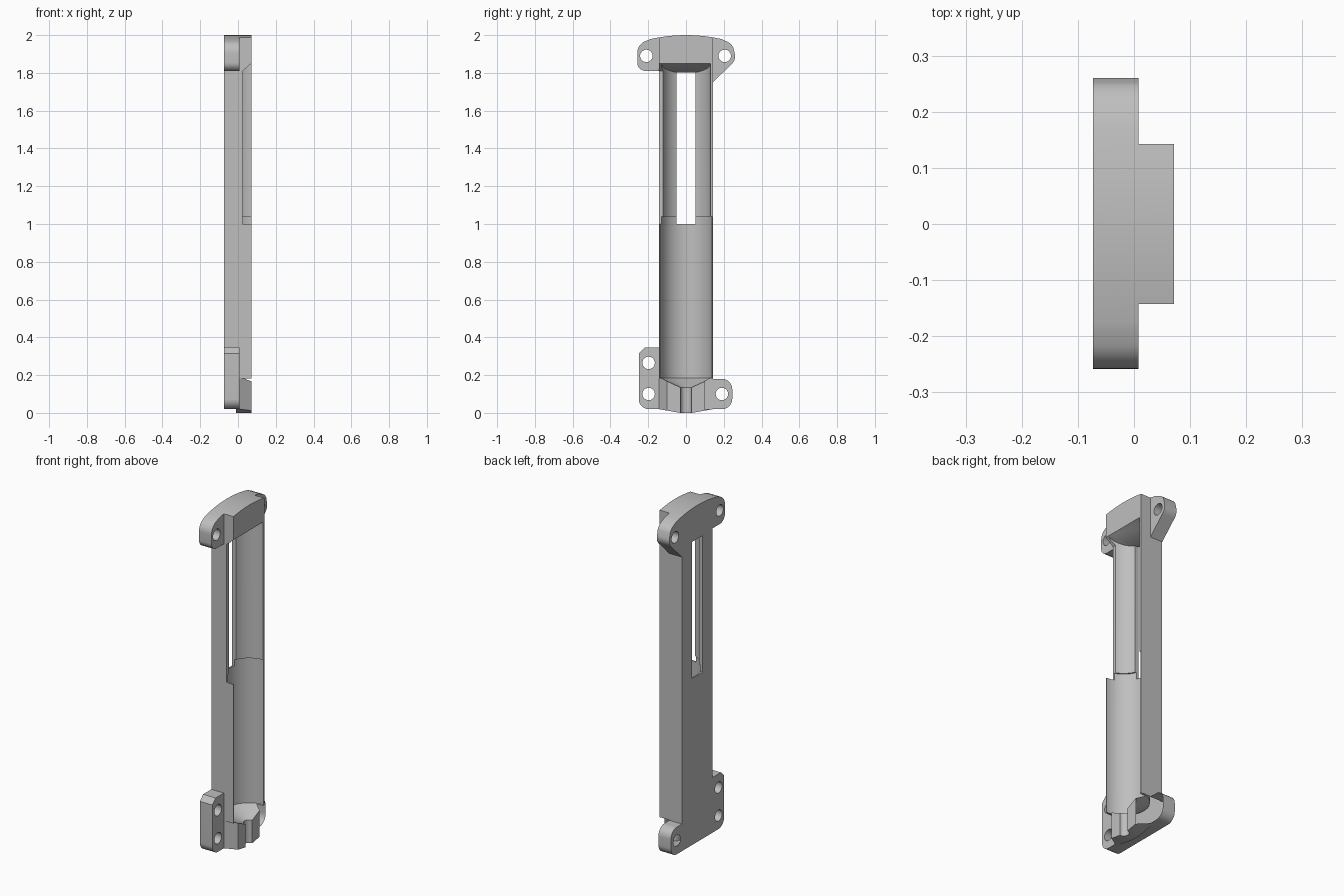
import bpy, bmesh, math
from mathutils import Vector

cube = bpy.data.objects.get("Cube")
if cube:
    bpy.data.objects.remove(cube, do_unlink=True)

grey = bpy.data.materials.new("plain grey")
grey.use_nodes = True
GREY = (0.52, 0.52, 0.52, 1)
grey.diffuse_color = GREY
grey.node_tree.nodes["Principled BSDF"].inputs["Base Color"].default_value = GREY

X0, XF, X1, W = -0.073, 0.008, 0.071, 0.143   # back, flange face, front, half width


def add_object(name, bm):
    bmesh.ops.recalc_face_normals(bm, faces=bm.faces)
    mesh = bpy.data.meshes.new(name)
    bm.to_mesh(mesh)
    bm.free()
    mesh.materials.append(grey)
    obj = bpy.data.objects.new(name, mesh)
    bpy.context.collection.objects.link(obj)
    return obj


def prism(name, pts, axis, lo, hi):
    """Extrude a closed outline along an axis: x takes (y, z), y takes (x, z), z takes (x, y)."""
    def place(p, t):
        c = list(p)
        c.insert("xyz".index(axis), t)
        return Vector(c)
    bm = bmesh.new()
    face = bm.faces.new([bm.verts.new(place(p, lo)) for p in pts])
    ext = bmesh.ops.extrude_face_region(bm, geom=[face])
    shift = place((0, 0), hi - lo)
    bmesh.ops.translate(bm, vec=shift, verts=[v for v in ext["geom"] if isinstance(v, bmesh.types.BMVert)])
    return add_object(name, bm)


def arc(cy, cz, r, a0, a1, n=10):
    angles = [math.radians(a0 + (a1 - a0) * i / n) for i in range(n + 1)]
    return [(cy + r * math.cos(a), cz + r * math.sin(a)) for a in angles]


def crown(half, n=24):
    """Shallow arched top edge, from +half to -half."""
    ys = [half - 2 * half * i / n for i in range(n + 1)]
    return [(y, 2 - 0.6 * y * y) for y in ys]


def boolean(target, tool, operation):
    mod = target.modifiers.new(operation.lower(), "BOOLEAN")
    mod.operation = operation
    mod.solver = "EXACT"
    mod.object = tool
    bpy.context.view_layer.objects.active = target
    bpy.ops.object.modifier_apply(modifier=mod.name)
    bpy.data.objects.remove(tool, do_unlink=True)


# Back plate with all the mounting flanges in one outline
outline = arc(0.19, 0.075, 0.055, -90, 0)
outline += arc(0.19, 0.125, 0.055, 0, 90)
outline += [(W, 0.18), (W, 1.75)]
outline += arc(0.205, 1.888, 0.055, -50, 20)
outline += arc(0.19, 1.905, 0.067, 25, 72)
outline += crown(0.19)
outline += arc(-0.19, 1.905, 0.068, 108, 180)
outline += arc(-0.213, 1.855, 0.045, 180, 270)
outline += [(-W, 1.81), (-W, 0.345), (-0.22, 0.345), (-0.25, 0.315)]
outline += arc(-0.197, 0.073, 0.053, 180, 270)
body = prism("channel_bracket", outline, "x", X0, XF)

# Raised body that carries the channel
raised = [(-W, 0.02), (-0.1, 0.012), (-0.03, 0.0), (0.03, 0.0), (0.1, 0.012), (W, 0.02)] + crown(W)
boolean(body, prism("raised_body", raised, "x", -0.01, X1), "UNION")

# Round channel: outlet neck, cone, wide bore, narrow bore with a sloping ceiling
SEG = 64
profile = [(0.03, -0.05), (0.03, 0.135), (0.138, 0.185), (0.138, 1.04), (0.13, 1.04), (0.13, 1.9)]
bm = bmesh.new()
rings = []
for r, z in profile:
    ring = []
    for i in range(SEG):
        a = 2 * math.pi * (i + 0.5) / SEG
        x = X1 + r * math.cos(a)
        top = 1.81 + 0.4 * (x + 0.03)
        ring.append(bm.verts.new((x, r * math.sin(a), top if z == 1.9 else z)))
    rings.append(ring)
for low, high in zip(rings, rings[1:]):
    for i in range(SEG):
        j = (i + 1) % SEG
        bm.faces.new((low[i], low[j], high[j], high[i]))
bm.faces.new(rings[0])
bm.faces.new(rings[-1])
boolean(body, add_object("channel_cutter", bm), "DIFFERENCE")

# Long slot through the back
slot = [(-0.05, 1.0), (0.05, 1.0), (0.05, 1.803), (-0.05, 1.803)]
boolean(body, prism("slot_cutter", slot, "x", -0.2, -0.02), "DIFFERENCE")

# Lowered front side wall beside the upper channel
lowered = [(0.025, 1.0), (0.2, 1.0), (0.2, 1.966), (0.025, 1.81)]
boolean(body, prism("wall_cutter", lowered, "y", -0.3, -0.1), "DIFFERENCE")

# Slanted clearance beside the lower screw holes
for s in (-1, 1):
    wedge = [(XF, s * W), (0.085, s * 0.09), (0.085, s * 0.3), (XF, s * 0.3)]
    boolean(body, prism("clearance_cutter", wedge, "z", -0.1, 0.182), "DIFFERENCE")

# Screw holes
for y, z in [(-0.21, 1.89), (0.205, 1.89), (-0.198, 0.265), (-0.198, 0.1), (0.19, 0.1)]:
    hole = arc(y, z, 0.033, 0, 345, 23)
    boolean(body, prism("hole_cutter", hole, "x", -0.2, 0.2), "DIFFERENCE")

# Smooth curves, crisp edges
bpy.ops.object.select_all(action="DESELECT")
body.select_set(True)
bpy.context.view_layer.objects.active = body
bpy.ops.object.shade_smooth_by_angle(angle=math.radians(25))
